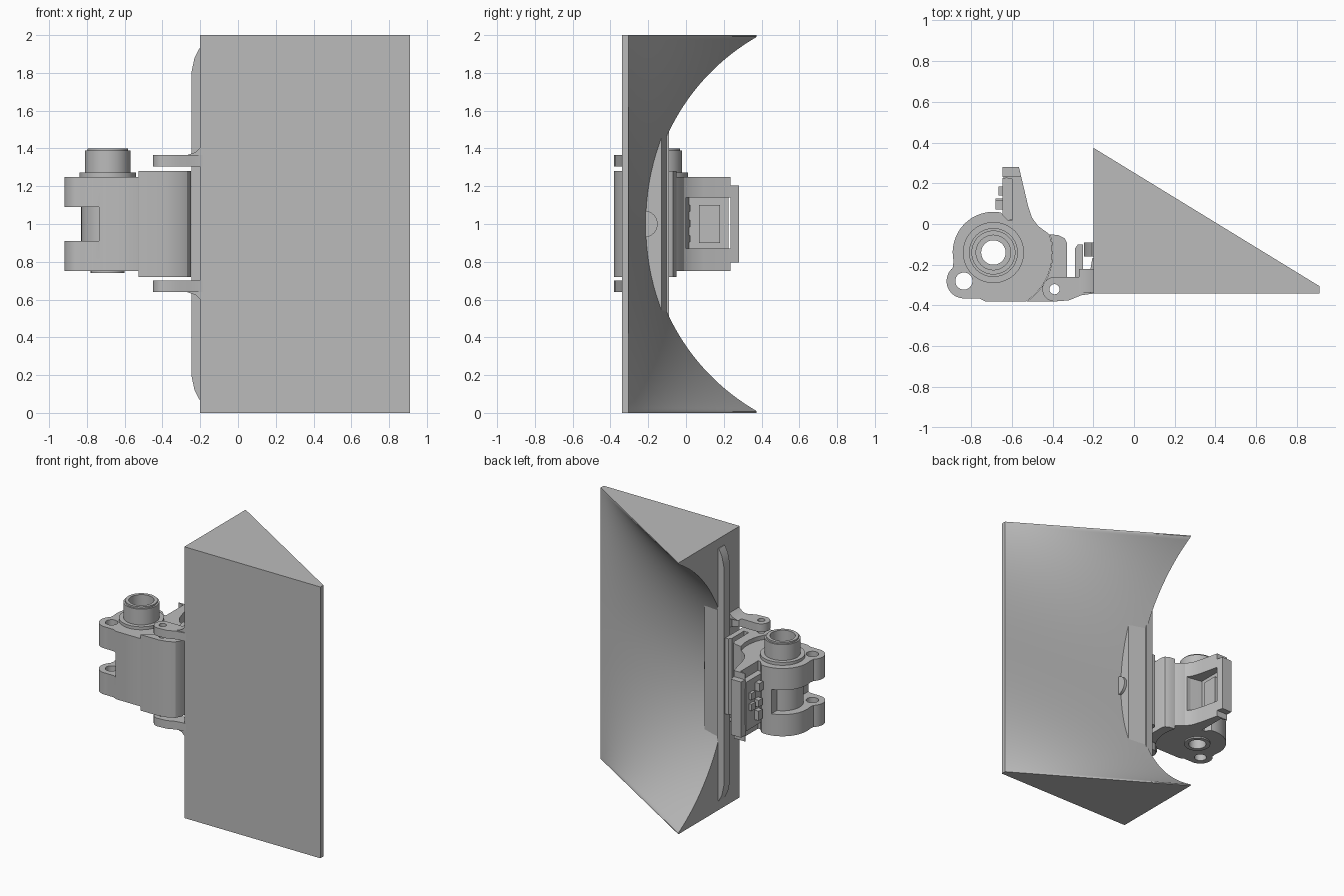
import bpy, bmesh
from math import sin, cos, pi, radians, sqrt
from mathutils import Matrix

if "Cube" in bpy.data.objects:
    bpy.data.objects.remove(bpy.data.objects["Cube"])

grey = bpy.data.materials.new("plain grey")
grey.use_nodes = True
COLOUR = (0.5, 0.5, 0.5, 1)
grey.diffuse_color = COLOUR
grey.node_tree.nodes["Principled BSDF"].inputs["Base Color"].default_value = COLOUR

PIVOT = (-0.69, -0.14)
EAR = (-0.835, -0.28)
PIN = (-0.39, -0.32)
parts = []


def add(name, bm, keep=True):
    bmesh.ops.recalc_face_normals(bm, faces=bm.faces)
    mesh = bpy.data.meshes.new(name)
    bm.to_mesh(mesh)
    bm.free()
    mesh.materials.append(grey)
    ob = bpy.data.objects.new(name, mesh)
    bpy.context.collection.objects.link(ob)
    ob.hide_render = not keep
    if keep:
        parts.append(ob)
    return ob


def extrude(pts, lo, hi, axis="z"):
    """Extrude a flat outline along z (xy outline) or y (xz outline)."""
    bm = bmesh.new()
    place = (lambda a, b: (a, b, lo)) if axis == "z" else (lambda a, b: (a, lo, b))
    face = bm.faces.new([bm.verts.new(place(a, b)) for a, b in pts])
    new = bmesh.ops.extrude_face_region(bm, geom=[face])["geom"]
    step = (0, 0, hi - lo) if axis == "z" else (0, hi - lo, 0)
    bmesh.ops.translate(bm, vec=step, verts=[v for v in new if isinstance(v, bmesh.types.BMVert)])
    return bm


def arc(centre, r, a0, a1, n=16):
    angles = [radians(a0 + (a1 - a0) * i / n) for i in range(n + 1)]
    return [(centre[0] + r * cos(a), centre[1] + r * sin(a)) for a in angles]


def prism(name, pts, z0, z1, keep=True):
    return add(name, extrude(pts, z0, z1), keep)


def cylinder(name, centre, r, z0, z1, keep=True):
    return prism(name, arc(centre, r, 0, 360, 48)[:-1], z0, z1, keep)


def box(name, x0, x1, y0, y1, z0, z1, keep=True):
    return prism(name, [(x0, y0), (x1, y0), (x1, y1), (x0, y1)], z0, z1, keep)


def cut(ob, *cutters):
    for c in cutters:
        mod = ob.modifiers.new("cut", "BOOLEAN")
        mod.operation, mod.solver, mod.object = "DIFFERENCE", "EXACT", c
    deps = bpy.context.evaluated_depsgraph_get()
    deps.update()
    mesh = bpy.data.meshes.new_from_object(ob.evaluated_get(deps))
    ob.modifiers.clear()
    ob.data = mesh


# Scoop: flat front, back hollowed from a deep arc to a straight far edge
def hollow(z):
    d = min(abs(z - 1), 0.99)
    return 0.94 - sqrt(1.3 - d * d)


bm = bmesh.new()
NX, NZ = 16, 56
heights = [1 - cos(pi * j / NZ) for j in range(NZ + 1)]
back, front = [], []
for i in range(NX + 1):
    t = i / NX
    x = -0.2 + 1.11 * t
    back.append([bm.verts.new((x, hollow(z) * (1 - t) - 0.305 * t, z)) for z in heights])
    front.append([bm.verts.new((x, -0.34, z)) for z in heights])
for i in range(NX):
    for j in range(NZ):
        for g in (back, front):
            bm.faces.new((g[i][j], g[i + 1][j], g[i + 1][j + 1], g[i][j + 1]))
    for j in (0, NZ):
        bm.faces.new((back[i][j], back[i + 1][j], front[i + 1][j], front[i][j]))
for i in (0, NX):
    for j in range(NZ):
        bm.faces.new((back[i][j], back[i][j + 1], front[i][j + 1], front[i][j]))
add("scoop", bm)

# Raised wall with sloping top at the hinge side of the hollow
prism("mount_wall", [(-0.2, -0.3), (-0.06, -0.3), (-0.06, -0.13), (-0.2, -0.1)], 0.53, 1.47)
bm = bmesh.new()
bmesh.ops.create_cone(bm, cap_ends=True, segments=32, radius1=0.07, radius2=0.07, depth=0.06,
                      matrix=Matrix.Translation((-0.07, -0.22, 1)) @ Matrix.Rotation(pi / 2, 4, "Y"))
add("wall_boss", bm)

# Long rib on the side face
rib = [(-0.19, 0.07), (-0.205, 0.07), (-0.23, 0.12), (-0.245, 0.19)]
rib += [(x, 2 - z) for x, z in reversed(rib)]
add("side_rib", extrude(rib, -0.16, -0.09, "y"))

# Pair of hinge lugs with pin holes
lug = arc(PIN, 0.06, 90, 270) + [(-0.32, -0.375), (-0.26, -0.35), (-0.18, -0.339),
                                (-0.18, -0.15), (-0.205, -0.17), (-0.215, -0.23), (-0.25, -0.26)]
pin_hole = cylinder("pin_hole_cutter", PIN, 0.025, 0.5, 1.5, False)
for side, z0 in (("upper", 1.305), ("lower", 0.64)):
    cut(prism(side + "_lug", lug, z0, z0 + 0.06), pin_hole)
    # fillet gusset that flares into the side face
    out = 1 if side == "upper" else -1
    base = z0 + (0.06 if out > 0 else 0)
    flare = [(-0.27, base), (-0.225, base + 0.015 * out), (-0.19, base + 0.05 * out), (-0.19, base)]
    add(side + "_lug_fillet", extrude(flare, -0.335, -0.22, "y"))

# Hinge knuckle between the lugs, with a folded outer leaf
knuckle = arc(PIVOT, 0.291, -56, 18) + [(-0.37, -0.055), (-0.34, -0.07), (-0.33, -0.09), (-0.33, -0.26),
          (-0.29, -0.26), (-0.29, -0.12), (-0.275, -0.1), (-0.25, -0.1), (-0.25, -0.3), (-0.27, -0.34),
          (-0.31, -0.365), (-0.38, -0.38)]
cut(prism("hinge_knuckle", knuckle, 0.72, 1.28), pin_hole)

# Pivot body with ear, fork slot and bores
bore = cylinder("bore_cutter", PIVOT, 0.06, 0.5, 1.5, False)
ear_hole = cylinder("ear_hole_cutter", EAR, 0.042, 0.5, 1.5, False)
slot = box("slot_cutter", -1, -0.735, -0.5, 0.2, 0.91, 1.09, False)
body = ([(-0.73, -0.38), (-0.53, -0.38)] + arc(PIVOT, 0.289, -56, 18)
        + [(-0.47, -0.01), (-0.51, 0.0), (-0.62, 0.02)] + arc(PIVOT, 0.2, 80, 192)
        + arc(EAR, 0.085, 130, 275) + [(-0.76, -0.365)])
cut(prism("pivot_body", body, 0.75, 1.25), ear_hole, slot, bore)
cut(cylinder("pivot_core", PIVOT, 0.14, 0.85, 1.15), bore)
cut(cylinder("pivot_flange", PIVOT, 0.15, 1.24, 1.272), bore)
cut(cylinder("pivot_foot", PIVOT, 0.09, 0.74, 0.76), bore)
neck = cylinder("pivot_neck", PIVOT, 0.12, 1.25, 1.4)
rim = [e for e in neck.data.edges if all(neck.data.vertices[v].co.z > 1.39 for v in e.vertices)]
bm = bmesh.new()
bm.from_mesh(neck.data)
bm.edges.ensure_lookup_table()
bmesh.ops.bevel(bm, geom=[bm.edges[e.index] for e in rim], offset=0.012, segments=2, affect="EDGES")
bm.to_mesh(neck.data)
bm.free()
cut(neck, bore, cylinder("neck_cutter", PIVOT, 0.085, 1.28, 1.5, False))

# Rear arm: curved web with rounded far corners and a window
arm = [(-0.41, -0.06), (-0.46, -0.025), (-0.5, 0.03), (-0.52, 0.09), (-0.565, 0.28),
       (-0.645, 0.28), (-0.645, 0.23), (-0.6, 0.22), (-0.6, -0.06)]
bm = extrude(arm, 0.75, 1.25)
corners = [e for e in bm.edges if all(v.co.y > 0.27 for v in e.verts)
           and abs(e.verts[0].co.z - e.verts[1].co.z) < 0.01]
bmesh.ops.bevel(bm, geom=corners, offset=0.045, segments=6, affect="EDGES")
window = box("window_cutter", -0.8, -0.3, 0.0, 0.235, 0.87, 1.14, False)
cut(add("rear_arm", bm), window)

# Board closing the window, with small components on its outer face
box("board", -0.645, -0.6, 0.02, 0.225, 0.82, 1.18)
box("board_chip", -0.605, -0.58, 0.07, 0.18, 0.9, 1.1)
for i, (y, z, h) in enumerate([(0.08, 0.87, 0.07), (0.08, 0.97, 0.05), (0.14, 0.96, 0.05),
                               (0.14, 1.04, 0.05), (0.07, 1.08, 0.06)]):
    box(f"component_{i + 1}", -0.68 if y < 0.1 else -0.665, -0.64, y, y + 0.045, z, z + h)
for i in range(4):
    z = 0.86 + 0.08 * i
    box(f"board_tooth_{i + 1}", -0.645, -0.6, 0.0, 0.025, z, z + 0.045)

# Remove cutters, then smooth the curved surfaces
for ob in [o for o in bpy.data.objects if o.name.endswith("_cutter")]:
    bpy.data.objects.remove(ob)
bpy.ops.object.select_all(action="DESELECT")
for ob in parts:
    ob.select_set(True)
bpy.context.view_layer.objects.active = parts[0]
bpy.ops.object.shade_smooth_by_angle(angle=radians(30))
